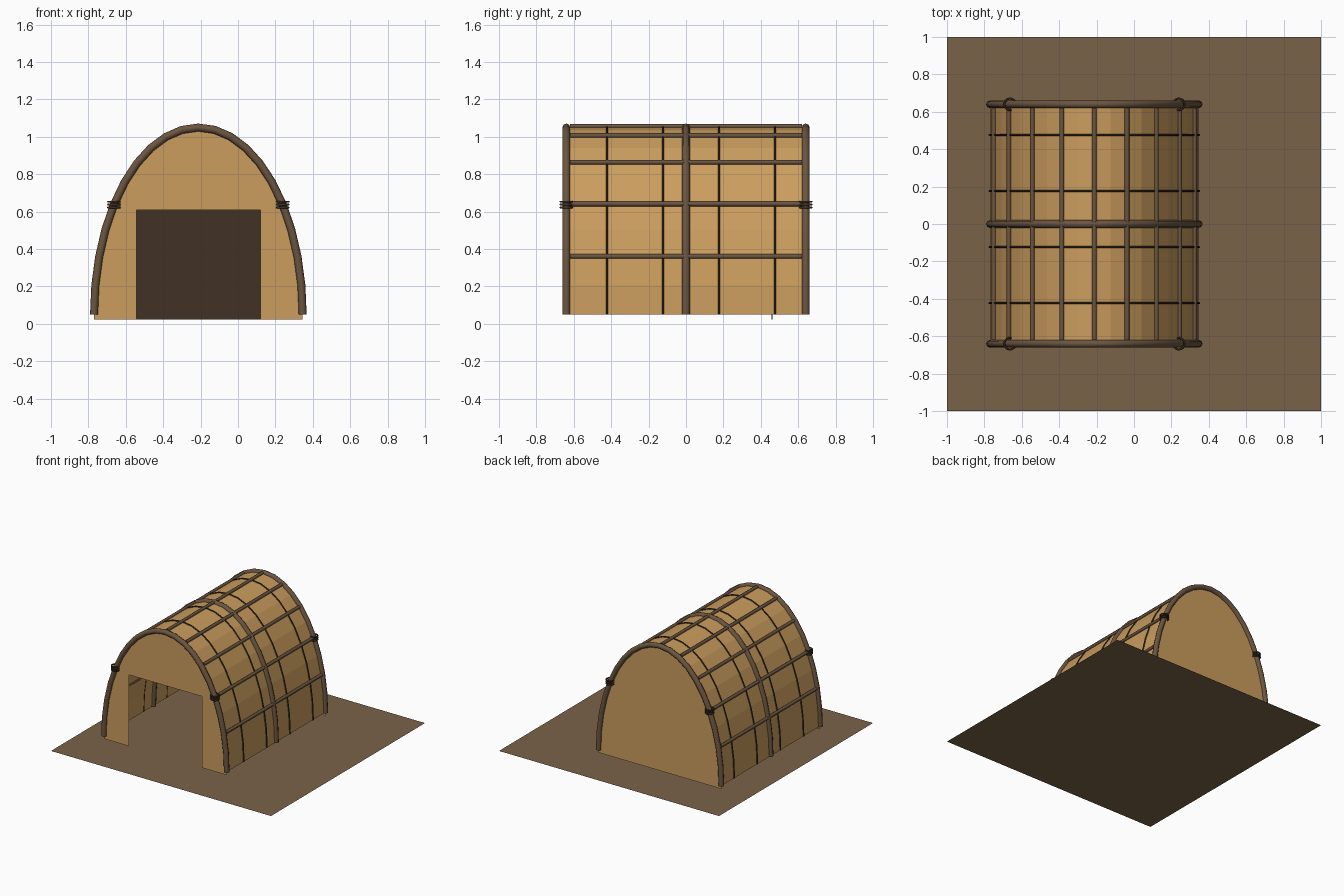
import bpy
import bmesh
import math

if "Cube" in bpy.data.objects:
    bpy.data.objects.remove(bpy.data.objects["Cube"])

CX, BASE = -0.212, 0.05        # arch centre and foot height
HALF_W, RISE = 0.558, 1.0      # arch half width and rise
END = 0.64                     # end walls at -END and +END
STEPS = 20                     # arch facets
DOOR_HALF, DOOR_TOP, WALL_FOOT = 0.332, 0.61, 0.024


def material(name, rgb):
    linear = [((c / 255 + 0.055) / 1.055) ** 2.4 for c in rgb] + [1.0]
    mat = bpy.data.materials.new(name)
    mat.use_nodes = True
    mat.diffuse_color = linear
    bsdf = mat.node_tree.nodes["Principled BSDF"]
    bsdf.inputs["Base Color"].default_value = linear
    bsdf.inputs["Roughness"].default_value = 0.9
    return mat


TAN = material("tan bark", (203, 157, 94))
EARTH = material("packed earth", (122, 98, 73))
WOOD = material("brown wood", (107, 85, 64))
CORD = material("dark cord", (62, 49, 36))
DARK = material("dark interior", (64, 49, 38))


def arch_point(degrees, grow=0.0):
    a = math.radians(degrees)
    return CX + (HALF_W + grow) * math.cos(a), BASE + (RISE + grow) * math.sin(a)


def arch(grow=0.0):
    return [arch_point(180 * i / STEPS, grow) for i in range(STEPS + 1)]


def mesh_object(name, faces, mat):
    """Build flat faces, each given as a list of corner points."""
    bm = bmesh.new()
    for corners in faces:
        bm.faces.new([bm.verts.new(p) for p in corners])
    bmesh.ops.remove_doubles(bm, verts=bm.verts, dist=0.0001)
    mesh = bpy.data.meshes.new(name)
    bm.to_mesh(mesh)
    bm.free()
    mesh.materials.append(mat)
    obj = bpy.data.objects.new(name, mesh)
    bpy.context.collection.objects.link(obj)
    return obj


def tube(name, points, radius, mat, resolution=2):
    """Sweep a round section along a path and turn it into a mesh."""
    curve = bpy.data.curves.new(name, "CURVE")
    curve.dimensions = "3D"
    curve.bevel_depth = radius
    curve.bevel_resolution = resolution
    curve.use_fill_caps = True
    spline = curve.splines.new("POLY")
    spline.points.add(len(points) - 1)
    for target, p in zip(spline.points, points):
        target.co = (*p, 1)
    curve.materials.append(mat)
    obj = bpy.data.objects.new(name, curve)
    bpy.context.collection.objects.link(obj)
    bpy.ops.object.select_all(action="DESELECT")
    obj.select_set(True)
    bpy.context.view_layer.objects.active = obj
    bpy.ops.object.convert(target="MESH")
    bpy.ops.object.shade_smooth_by_angle(angle=math.radians(50))


# Ground sheet
mesh_object("ground", [[(-1, -1, 0), (1, -1, 0), (1, 1, 0), (-1, 1, 0)]], EARTH)

# Faceted bark cover
line = arch()
mesh_object("bark_cover",
            [[(x0, -END, z0), (x0, END, z0), (x1, END, z1), (x1, -END, z1)]
             for (x0, z0), (x1, z1) in zip(line, line[1:])], TAN)

# End walls, the front one with a doorway
left, right = CX + HALF_W, CX - HALF_W
outline = [(left, WALL_FOOT)] + line + [(right, WALL_FOOT)]
doorway = [(CX - DOOR_HALF, WALL_FOOT), (CX - DOOR_HALF, DOOR_TOP),
           (CX + DOOR_HALF, DOOR_TOP), (CX + DOOR_HALF, WALL_FOOT)]
mesh_object("front_wall", [[(x, -END, z) for x, z in outline + doorway]], TAN)
mesh_object("back_wall", [[(x, END, z) for x, z in reversed(outline)]], TAN)

# Thin dark panel deep inside
bpy.ops.mesh.primitive_cube_add(size=1, location=(CX, 0.46, (DOOR_TOP + WALL_FOOT) / 2))
panel = bpy.context.object
panel.name = "inner_panel"
panel.scale = (2 * DOOR_HALF, 0.006, DOOR_TOP - WALL_FOOT)
panel.data.materials.append(DARK)

# Main bent hoops
for name, y in (("front", -END), ("middle", 0), ("back", END)):
    tube(name + "_hoop", [(x, y, z) for x, z in arch()], 0.021, WOOD)

# Lengthwise poles
for i in range(1, 10):
    x, z = arch_point(18 * i, 0.006)
    tube(f"long_pole_{i}", [(x, -0.62, z), (x, 0.62, z)], 0.0125, WOOD)

# Thin cords over the cover
for i in range(4):
    y = -0.423 + 0.3 * i
    tube(f"cover_cord_{i + 1}", [(x, y, z) for x, z in arch(0.003)], 0.0055, CORD, 1)

# Lashings around the end hoops
for angle in (36, 144):
    x, z = arch_point(angle)
    for y in (-END, END):
        for k in (-1, 0, 1):
            bpy.ops.mesh.primitive_torus_add(
                location=(x, y, z + 0.0155 * k), major_radius=0.031,
                minor_radius=0.0055, major_segments=16, minor_segments=6)
            ring = bpy.context.object
            ring.name = "lashing_ring"
            ring.data.materials.append(CORD)
            bpy.ops.object.shade_smooth_by_angle(angle=math.radians(65))
